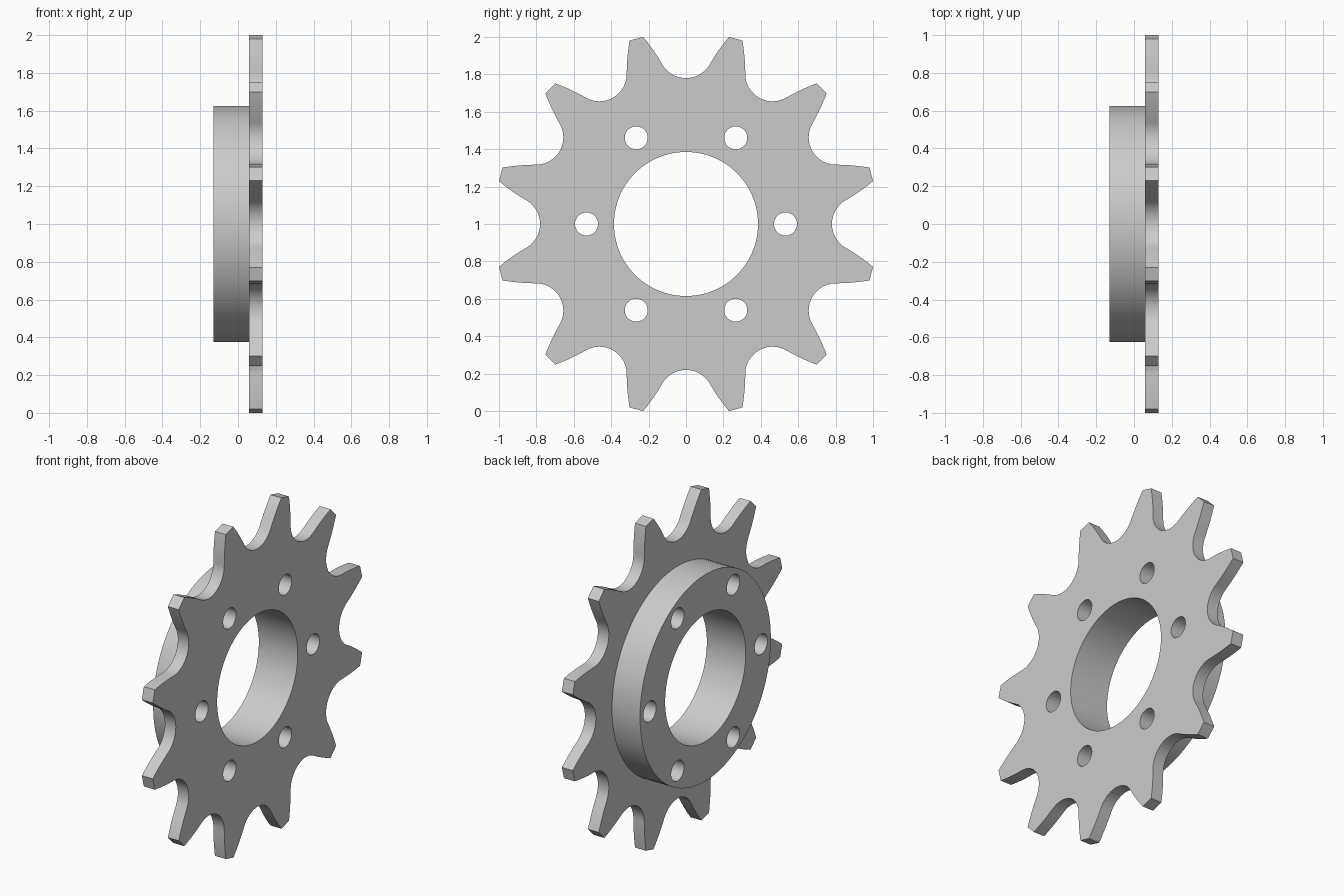
import bpy
from math import sin, cos, pi, radians
from mathutils import Matrix

cube = bpy.data.objects.get("Cube")
if cube:
    bpy.data.objects.remove(cube, do_unlink=True)

TEETH = 12
VALLEY_R, SEAT_R = 0.78, 0.146    # depth of the valleys and their rounding
TIP_R, TIP_ANGLE = 1.026, radians(12.9)
HUB_R, BORE_R = 0.625, 0.385
BOLT_CIRCLE, BOLT_R = 0.532, 0.0615
BACK, STEP, FRONT = -0.13, 0.057, 0.13

steel = bpy.data.materials.new("steel_grey")
steel.use_nodes = True
steel.diffuse_color = (0.6, 0.6, 0.6, 1)
steel.node_tree.nodes["Principled BSDF"].inputs["Base Color"].default_value = (0.6, 0.6, 0.6, 1)


def circle(radius, sides, cx=0.0, cy=0.0):
    return [(cx + radius * cos(2 * pi * i / sides), cy + radius * sin(2 * pi * i / sides))
            for i in range(sides)]


def half_valley():
    """Rounded seat from the valley floor, then a slightly convex flank to the tip."""
    centre = VALLEY_R + SEAT_R
    pts = [(centre - SEAT_R * cos(a), SEAT_R * sin(a))
           for a in (radians(60) * i / 10 for i in range(11))]
    start = pts[-1]
    tip = (TIP_R * cos(TIP_ANGLE), TIP_R * sin(TIP_ANGLE))
    reach = (tip[0] - start[0]) / 2
    mid = (start[0] + reach, start[1] + reach * 0.577)
    for i in range(1, 9):
        t = i / 8
        pts.append(tuple((1 - t) ** 2 * s + 2 * t * (1 - t) * m + t * t * e
                         for s, m, e in zip(start, mid, tip)))
    return pts


def tooth_outline():
    half = half_valley()
    valley = [(u, -v) for u, v in reversed(half[1:])] + half
    outline = []
    for k in range(TEETH):
        c, s = cos(2 * pi * k / TEETH), sin(2 * pi * k / TEETH)
        outline += [(u * c - v * s, u * s + v * c) for u, v in valley]
    return outline


def make_disc(name, outline, x0, x1):
    """Extrude an outline along x, pierced by the bore and the bolt holes."""
    loops = [outline, circle(BORE_R, 96)]
    loops += [circle(BOLT_R, 32, cx, cy) for cx, cy in circle(BOLT_CIRCLE, 6)]
    curve = bpy.data.curves.new(name, 'CURVE')
    curve.dimensions = '2D'
    curve.fill_mode = 'BOTH'
    curve.extrude = (x1 - x0) / 2
    for loop in loops:
        spline = curve.splines.new('POLY')
        spline.points.add(len(loop) - 1)
        for p, (x, y) in zip(spline.points, loop):
            p.co = (x, y, 0, 1)
        spline.use_cyclic_u = True
    obj = bpy.data.objects.new(name, curve)
    bpy.context.collection.objects.link(obj)
    bpy.ops.object.select_all(action='DESELECT')
    obj.select_set(True)
    bpy.context.view_layer.objects.active = obj
    bpy.ops.object.convert(target='MESH')
    obj = bpy.context.object
    # Stand the disc upright with its axis along x
    upright = Matrix(((0, 0, 1, (x0 + x1) / 2), (1, 0, 0, 0), (0, 1, 0, 1), (0, 0, 0, 1)))
    obj.data.transform(upright)
    bpy.ops.object.mode_set(mode='EDIT')
    bpy.ops.mesh.select_all(action='SELECT')
    bpy.ops.mesh.remove_doubles(threshold=0.0005)
    bpy.ops.mesh.normals_make_consistent(inside=False)
    bpy.ops.object.mode_set(mode='OBJECT')
    obj.data.materials.clear()
    obj.data.materials.append(steel)
    bpy.ops.object.shade_smooth_by_angle(angle=radians(25))
    return obj


make_disc("toothed_plate", tooth_outline(), STEP, FRONT)
make_disc("hub", circle(HUB_R, 96), BACK, STEP)
